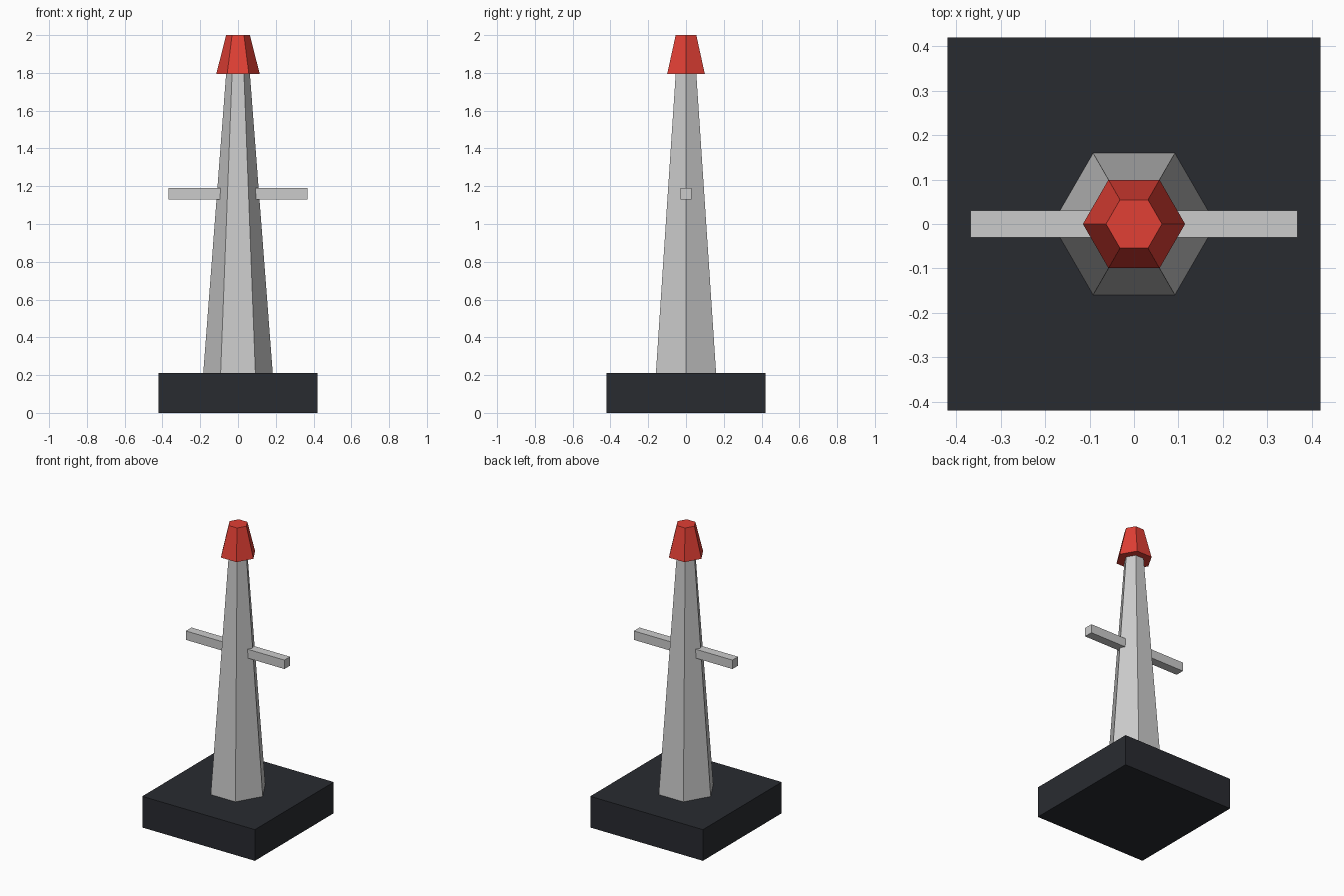
import bpy
from math import pi

if "Cube" in bpy.data.objects:
    bpy.data.objects.remove(bpy.data.objects["Cube"])


def paint(obj, name, color):
    mat = bpy.data.materials.new(name)
    mat.diffuse_color = color
    mat.use_nodes = True
    mat.node_tree.nodes["Principled BSDF"].inputs["Base Color"].default_value = mat.diffuse_color
    obj.data.materials.append(mat)


def box(name, size, z):
    bpy.ops.mesh.primitive_cube_add(size=1, location=(0, 0, z))
    obj = bpy.context.object
    obj.name = name
    obj.scale = size
    bpy.ops.object.transform_apply(location=False, rotation=False, scale=True)
    return obj


def hex_taper(name, r_bottom, r_top, z0, z1):
    # six-sided frustum with corners pointing along x
    bpy.ops.mesh.primitive_cone_add(vertices=6, radius1=r_bottom, radius2=r_top,
                                    depth=z1 - z0, location=(0, 0, (z0 + z1) / 2),
                                    rotation=(0, 0, pi / 6))
    obj = bpy.context.object
    obj.name = name
    return obj


# Square dark plinth
base = box("base", (0.84, 0.84, 0.21), 0.105)
paint(base, "dark", (0.022, 0.024, 0.03, 1))

# Tapered grey shaft
hex_taper("shaft", 0.184, 0.063, 0.21, 1.794)

# Crossbar running through the shaft
box("crossbar", (0.735, 0.06, 0.06), 1.16)

# Red cap
cap = hex_taper("cap", 0.115, 0.063, 1.794, 2.0)
paint(cap, "red", (0.75, 0.05, 0.035, 1))
